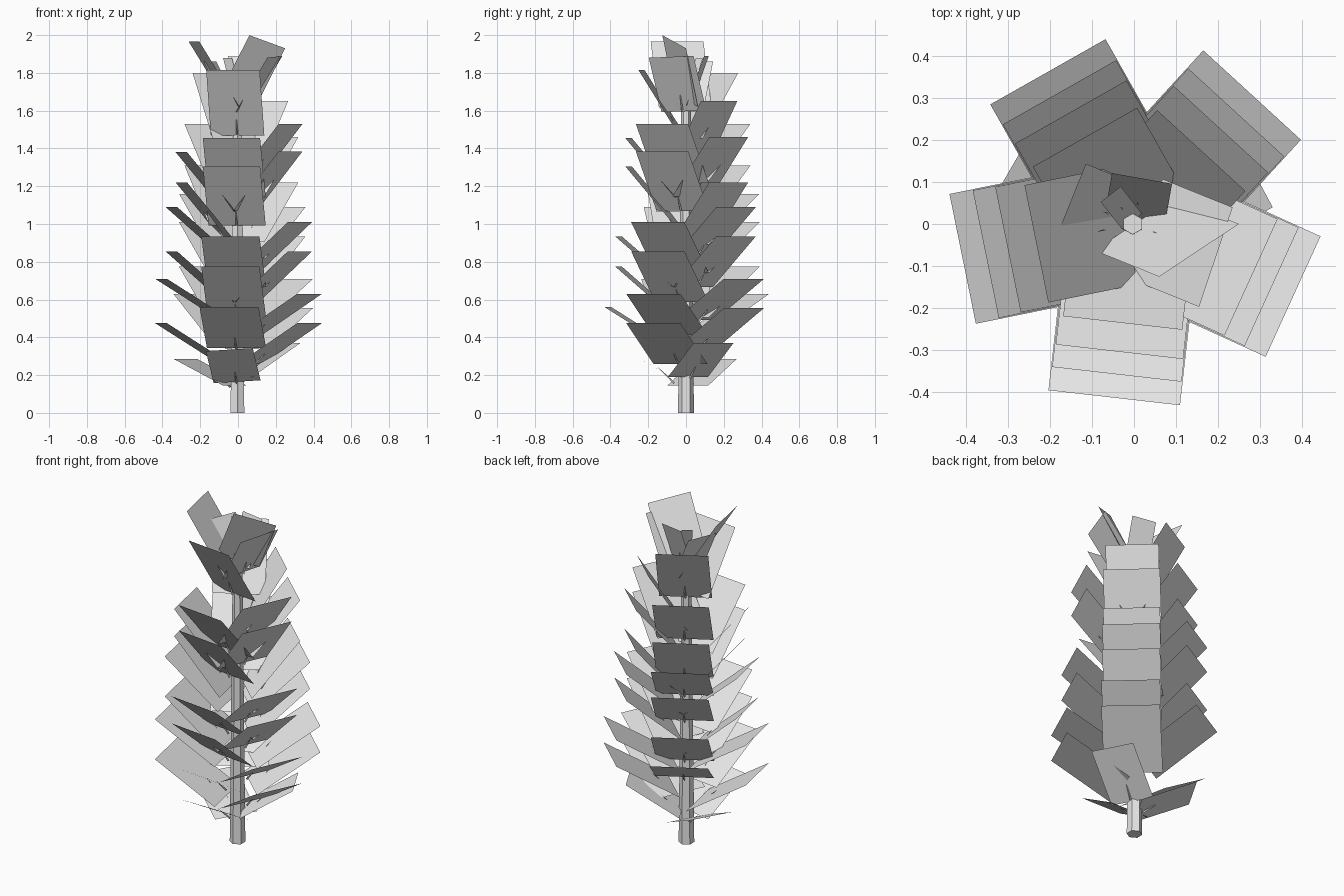
import bpy, math
from mathutils import Vector

old = bpy.data.objects.get("Cube")
if old:
    bpy.data.objects.remove(old, do_unlink=True)

mat = bpy.data.materials.new("pale_grey")
mat.use_nodes = True
mat.diffuse_color = (0.8, 0.8, 0.8, 1)
mat.node_tree.nodes["Principled BSDF"].inputs["Base Color"].default_value = (0.8, 0.8, 0.8, 1)


def add_mesh(name, verts, faces):
    mesh = bpy.data.meshes.new(name)
    mesh.from_pydata(verts, [], faces)
    mesh.materials.append(mat)
    obj = bpy.data.objects.new(name, mesh)
    bpy.context.collection.objects.link(obj)
    return obj


def leaf(name, azimuth, top, reach, rise, length=0.41, width=0.31, roll=0):
    """Flat card rising outwards; its outer edge is centred at reach and top."""
    a, e, r = (math.radians(v) for v in (azimuth, rise, roll))
    out = Vector((math.cos(a), math.sin(a), 0))
    up = Vector((0, 0, 1))
    along = out * math.cos(e) + up * math.sin(e)
    normal = up * math.cos(e) - out * math.sin(e)
    side = up.cross(out) * math.cos(r) + normal * math.sin(r)
    tip = out * reach + up * top
    base = tip - along * length
    half = side * width / 2
    add_mesh(name, [base - half, base + half, tip + half, tip - half], [(0, 3, 2, 1)])
    # Thin twig poking through the card
    root = base - normal * 0.015 + along * 0.02
    point = base + along * 0.15 + normal * 0.012
    ring = [root + side * 0.006, root - side * 0.006, root - normal * 0.01]
    add_mesh(name + "_twig", ring + [point], [(0, 1, 3), (1, 2, 3), (2, 0, 3), (0, 2, 1)])


# Six-sided trunk, narrowing slightly
bpy.ops.mesh.primitive_cone_add(vertices=6, radius1=0.042, radius2=0.025,
                                depth=1.75, location=(-0.003, 0, 0.875))
trunk = bpy.context.object
trunk.name = "trunk"
trunk.data.materials.append(mat)

# Tiers: highest outer edge, reach, rise angle, width
tiers = [(0.74, 0.416, 32, 0.315),
         (1.17, 0.360, 41, 0.31),
         (1.60, 0.306, 50, 0.305),
         (2.00, 0.237, 58, 0.285)]

# Outer-edge heights in the five directions around the trunk
columns = {
    "front": (263.5, [0.56, 0.775, 0.935, 1.305, 1.455, 1.815]),
    "front_left": (335.5, [0.475, 0.63, 0.855, 1.01, 1.385, 1.53]),
    "back_left": (47.5, [0.555, 0.71, 0.935, 1.09, 1.22, 1.46, 1.65]),
    "back_right": (119.5, [0.63, 0.775, 1.01, 1.16, 1.31, 1.53, 1.80]),
    "right": (191.5, [0.475, 0.71, 0.855, 1.09, 1.22, 1.38, 1.965]),
}
for side_name, (azimuth, tops) in columns.items():
    for i, top in enumerate(tops):
        limit, reach, rise, width = next(t for t in tiers if top < t[0])
        leaf(f"{side_name}_leaf_{i + 1}", azimuth, top, reach, rise, 0.41, width)

# Small leaves at the foot
leaf("foot_leaf_front", 262, 0.335, 0.33, 30, 0.34, 0.25, 4)
leaf("foot_leaf_back", 150, 0.285, 0.32, 25, 0.33, 0.25)
leaf("foot_leaf_left", 28, 0.37, 0.31, 32, 0.34, 0.24)

# Small leaves at the crown
leaf("crown_leaf_front", 338, 1.965, 0.167, 61.6, 0.35, 0.238, -38)
leaf("crown_leaf_left", 338, 1.885, 0.21, 58, 0.34, 0.25, 4)
leaf("crown_leaf_right", 158, 1.86, 0.16, 62, 0.30, 0.18)
leaf("crown_leaf_back", 80, 1.89, 0.11, 70, 0.28, 0.145)
leaf("crown_bud", 128, 1.88, 0.09, 68, 0.22, 0.06)
